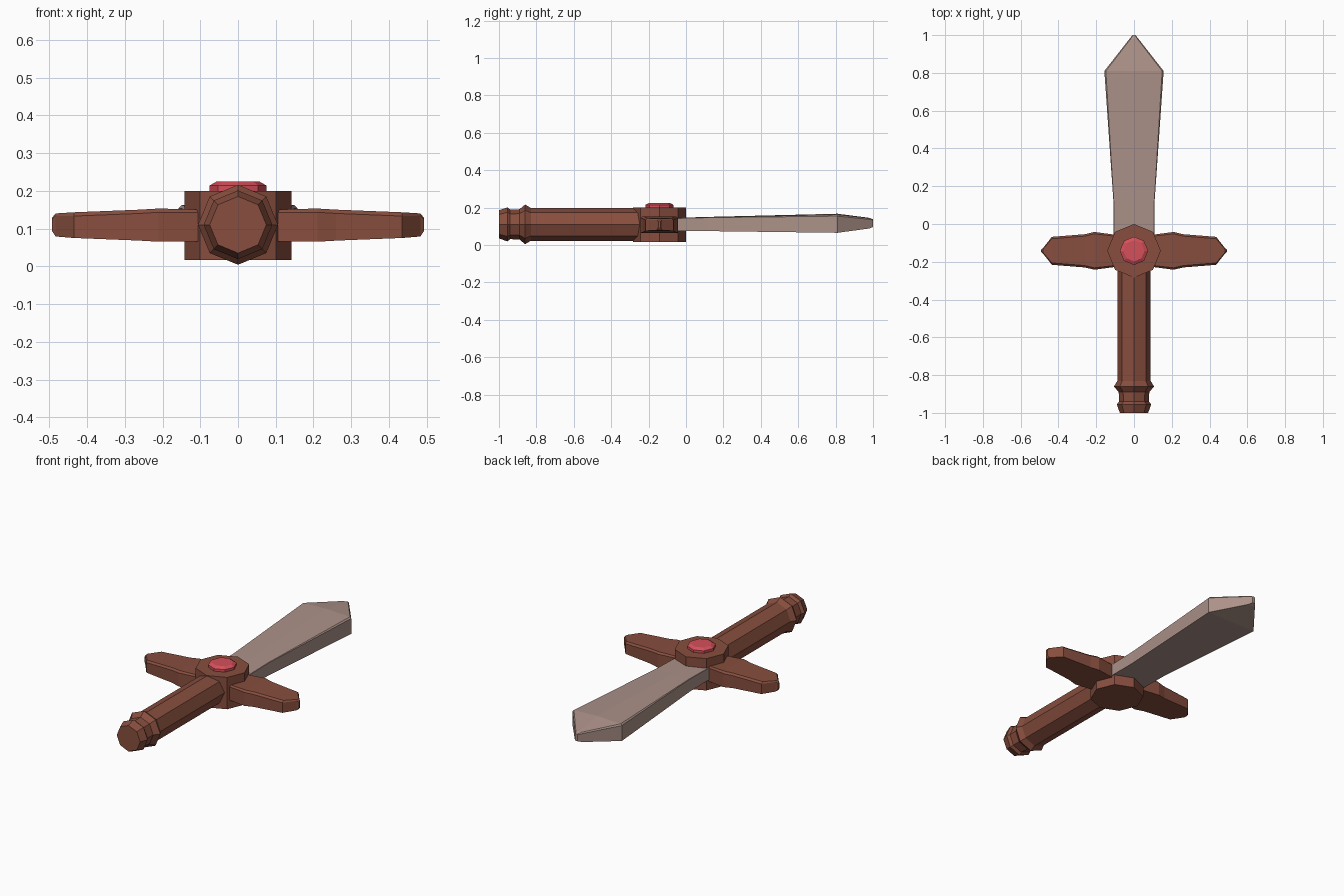
import bpy, bmesh, math

if "Cube" in bpy.data.objects:
    bpy.data.objects.remove(bpy.data.objects["Cube"])


def material(name, rgb):
    m = bpy.data.materials.new(name)
    m.diffuse_color = (*rgb, 1)
    m.use_nodes = True
    m.node_tree.nodes["Principled BSDF"].inputs["Base Color"].default_value = m.diffuse_color
    return m


WOOD = material("brown wood", (0.242, 0.076, 0.048))
STEEL = material("warm grey blade", (0.413, 0.287, 0.250))
RED = material("red gem", (0.66, 0.08, 0.102))


def loft(name, rings, mat):
    """Skin a list of equal-length point rings and cap both ends."""
    bm = bmesh.new()
    rows = [[bm.verts.new(p) for p in ring] for ring in rings]
    n = len(rows[0])
    for a, b in zip(rows, rows[1:]):
        for i in range(n):
            j = (i + 1) % n
            bm.faces.new((a[i], a[j], b[j], b[i]))
    bm.faces.new(rows[0])
    bm.faces.new(rows[-1])
    bmesh.ops.recalc_face_normals(bm, faces=bm.faces)
    mesh = bpy.data.meshes.new(name)
    bm.to_mesh(mesh)
    bm.free()
    mesh.materials.append(mat)
    ob = bpy.data.objects.new(name, mesh)
    bpy.context.collection.objects.link(ob)
    return ob


def octagon(r):
    return [(r * math.cos(k * math.pi / 4), r * math.sin(k * math.pi / 4)) for k in range(8)]


def section(h, zb, zt, b, ridge):
    """Bar section: flat bottom, bevelled top edges, slight centre ridge."""
    return [(-h, zb), (h, zb), (h, zt - b), (h - b, zt), (0, zt + ridge),
            (b - h, zt), (-h, zt - b)]


GY = -0.142  # centre of the guard
ZC = 0.11    # axis height of the handle

# Handle with pommel, turned along y
grip = [(-1.0, 0.075), (-0.955, 0.091), (-0.94, 0.079), (-0.89, 0.081),
        (-0.86, 0.106), (-0.83, 0.088), (-0.2, 0.088)]
loft("handle", [[(x, y, ZC + z) for x, z in octagon(r)] for y, r in grip], WOOD)

# Octagonal hub and gem, stacked along z
hub = [(0.016, 0.142), (0.2, 0.142)]
gem = [(0.19, 0.075), (0.214, 0.075), (0.225, 0.056)]
for name, prof, mat in (("guard_hub", hub, WOOD), ("gem", gem, RED)):
    loft(name, [[(x, GY + y, z) for x, y in octagon(r)] for z, r in prof], mat)

# Cross guard arms: x, half width, bottom, top, bevel
arm = [(0.09, 0.084, 0.065, 0.150, 0.008), (0.21, 0.100, 0.065, 0.153, 0.010),
       (0.26, 0.088, 0.068, 0.150, 0.010), (0.435, 0.074, 0.075, 0.143, 0.010),
       (0.483, 0.013, 0.079, 0.140, 0.006), (0.493, 0.006, 0.094, 0.128, 0.003)]
for side, name in ((-1, "guard_arm_left"), (1, "guard_arm_right")):
    loft(name, [[(side * x, GY + y, z) for y, z in section(h, zb, zt, b, 0)]
                for x, h, zb, zt, b in arm], WOOD)

# Blade: y, half width, bottom, top, bevel, ridge
blade = [(-0.1, 0.108, 0.076, 0.143, 0.002, 0.001), (0.12, 0.109, 0.074, 0.148, 0.002, 0.002),
         (0.81, 0.157, 0.065, 0.162, 0.008, 0.005), (0.98, 0.024, 0.088, 0.143, 0.006, 0.002),
         (1.0, 0.008, 0.096, 0.136, 0.003, 0.001)]
loft("blade", [[(x, y, z) for x, z in section(h, zb, zt, b, r)]
               for y, h, zb, zt, b, r in blade], STEEL)
